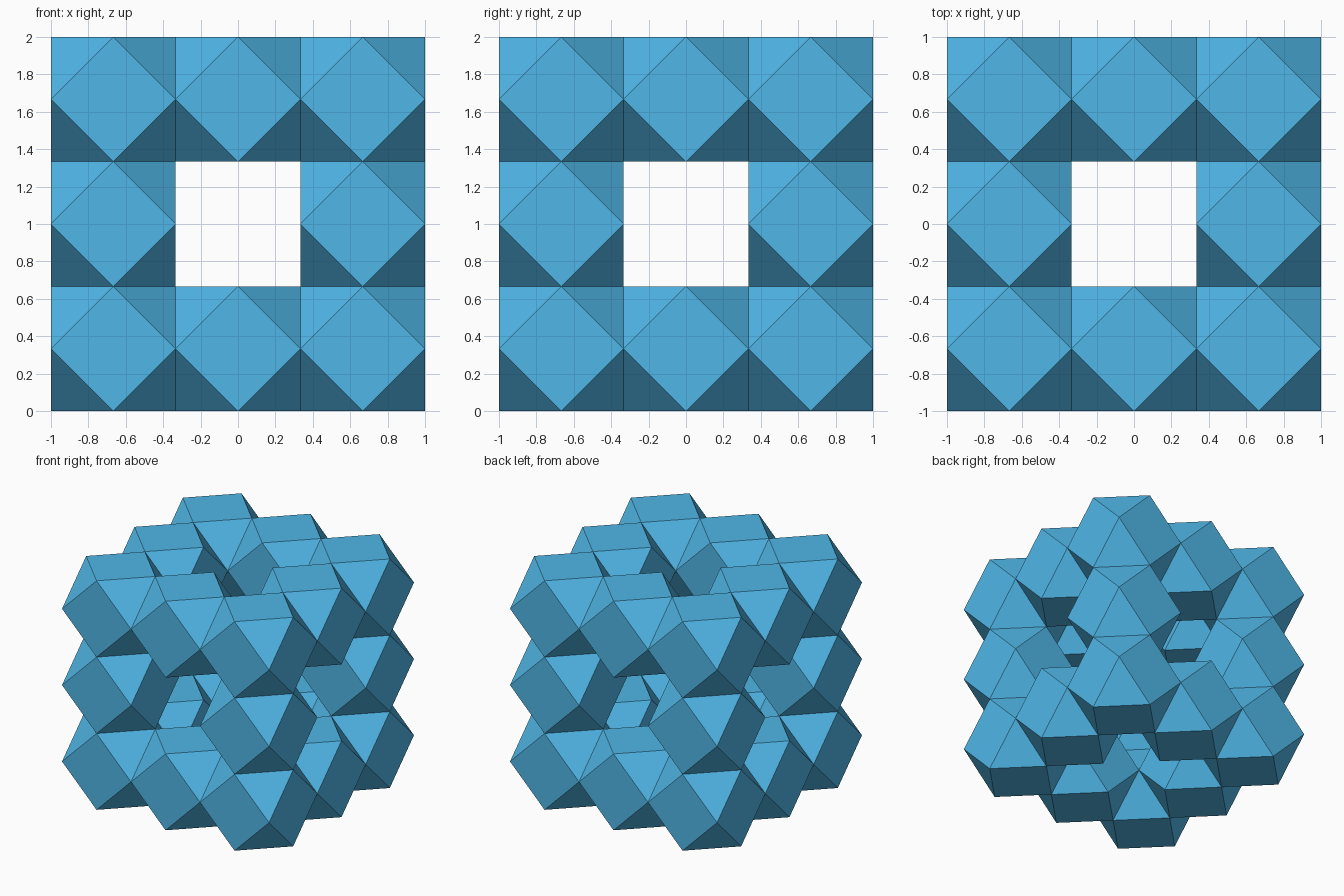
import bpy, bmesh, itertools
from math import radians

if "Cube" in bpy.data.objects:
    bpy.data.objects.remove(bpy.data.objects["Cube"])

R = 1 / 3  # half-width of one cell

mat = bpy.data.materials.new("blue")
mat.diffuse_color = (0.08, 0.47, 0.80, 1)
mat.use_nodes = True
mat.node_tree.nodes["Principled BSDF"].inputs["Base Color"].default_value = mat.diffuse_color

# One cuboctahedron: hull of the cube's edge midpoints, squares merged
bm = bmesh.new()
for p in itertools.product((-R, 0, R), repeat=3):
    if p.count(0) == 1:
        bm.verts.new(p)
bmesh.ops.convex_hull(bm, input=bm.verts[:])
bmesh.ops.dissolve_limit(bm, angle_limit=radians(2), verts=bm.verts[:], edges=bm.edges[:])
bmesh.ops.recalc_face_normals(bm, faces=bm.faces[:])
mesh = bpy.data.meshes.new("cuboctahedron")
bm.to_mesh(mesh)
bm.free()
mesh.materials.append(mat)

# Sponge layout: 3x3x3 grid without the centre and the face centres
for cell in itertools.product((-1, 0, 1), repeat=3):
    if cell.count(0) < 2:
        part = "corner_block" if cell.count(0) == 0 else "edge_block"
        ob = bpy.data.objects.new(part, mesh)
        ob.location = (cell[0] * 2 * R, cell[1] * 2 * R, cell[2] * 2 * R + 1)
        bpy.context.collection.objects.link(ob)
